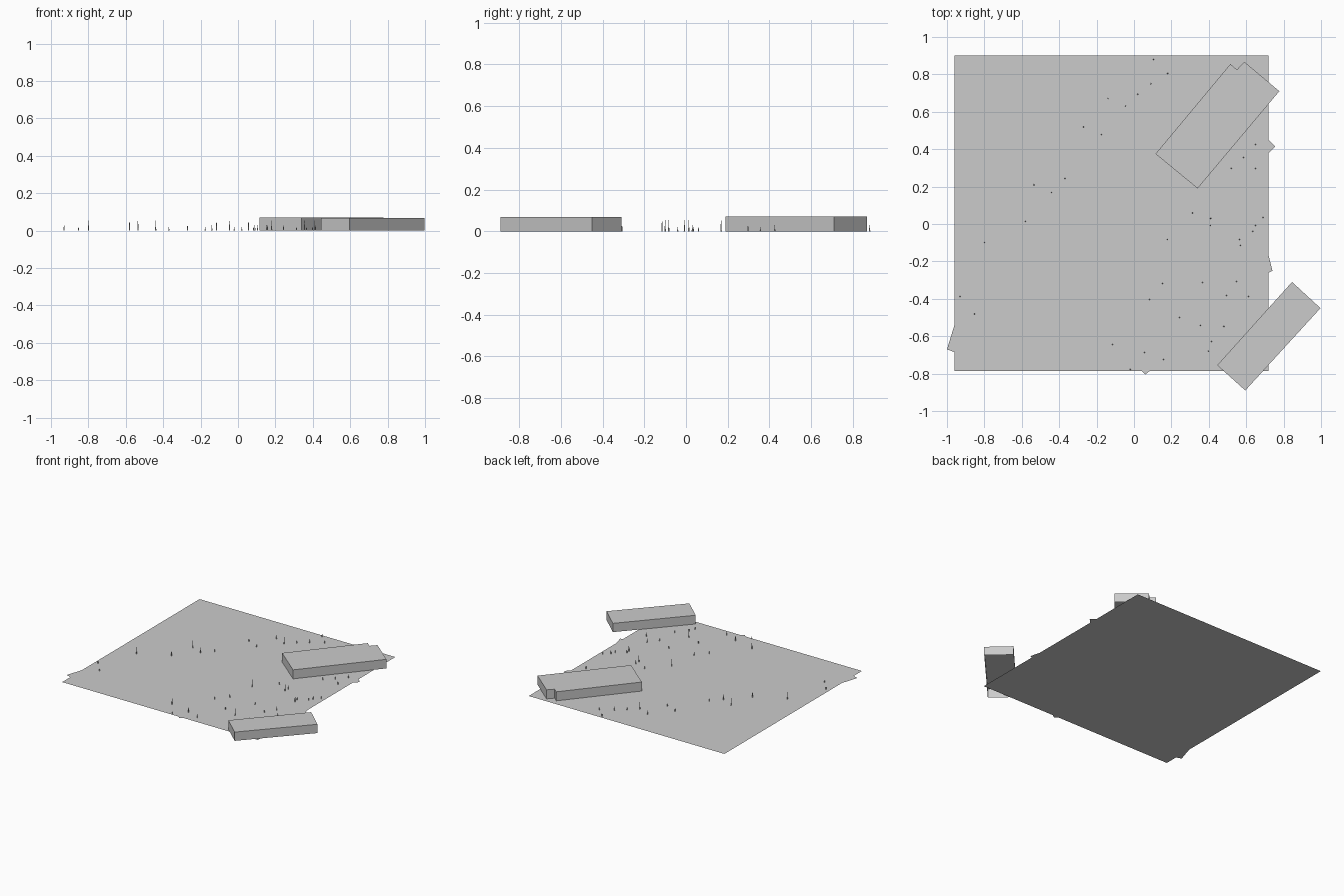
import bpy, bmesh
from mathutils import Matrix


def finish(name, bm):
    mesh = bpy.data.meshes.new(name)
    bm.to_mesh(mesh)
    bm.free()
    obj = bpy.data.objects.new(name, mesh)
    bpy.context.collection.objects.link(obj)


def slab(name, outline, height=0.0):
    """Flat sheet, or a block with walls and roof and an open underside."""
    bm = bmesh.new()
    face = bm.faces.new([bm.verts.new((x, y, 0)) for x, y in outline])
    if height:
        top = bmesh.ops.extrude_face_region(bm, geom=[face])["geom"]
        for v in top:
            if isinstance(v, bmesh.types.BMVert):
                v.co.z = height
        if face.is_valid:
            bmesh.ops.delete(bm, geom=[face], context="FACES_ONLY")
    finish(name, bm)


# Site sheet with road ends sticking out past the edges
slab("ground", [(-0.96, -0.785), (0.04, -0.785), (0.06, -0.805), (0.085, -0.785),
                (0.72, -0.785), (0.72, -0.26), (0.74, -0.25), (0.72, -0.17),
                (0.72, 0.38), (0.755, 0.415), (0.72, 0.45), (0.72, 0.90),
                (-0.96, 0.90), (-0.96, -0.54), (-1.0, -0.67), (-0.96, -0.685)])

# Two flat-roofed buildings
slab("north_building", [(0.115, 0.375), (0.34, 0.19), (0.777, 0.71),
                        (0.59, 0.867), (0.55, 0.825), (0.515, 0.855)], 0.07)
slab("south_building", [(0.445, -0.755), (0.595, -0.89),
                        (0.997, -0.45), (0.845, -0.31)], 0.068)

# Slender trees, grouped by height
trees = {
    0.055: [(-0.80, -0.10), (-0.535, 0.21), (-0.44, 0.168), (-0.115, -0.644),
            (-0.045, 0.63), (0.056, -0.687), (-0.58, 0.013), (0.356, -0.543),
            (0.41, -0.008), (0.18, -0.083), (0.57, -0.115)],
    0.03: [(-0.93, -0.388), (-0.14, 0.67), (-0.27, 0.52), (0.105, 0.88), (0.09, 0.75),
           (0.65, 0.425), (0.65, 0.297), (0.41, 0.03), (0.65, -0.008), (0.565, -0.083),
           (0.153, -0.318), (0.548, -0.307), (0.612, -0.388), (0.243, -0.5),
           (0.414, -0.628), (0.158, -0.725)],
    0.02: [(0.18, 0.805), (0.02, 0.693), (-0.175, 0.478), (-0.37, 0.243),
           (-0.853, -0.48), (0.585, 0.356), (0.52, 0.297), (0.313, 0.06),
           (0.69, 0.035), (0.635, -0.04), (0.366, -0.313), (0.494, -0.382),
           (0.083, -0.404), (0.48, -0.548), (0.398, -0.68), (-0.02, -0.778)],
}
bm = bmesh.new()
for h, spots in trees.items():
    for x, y in spots:
        bmesh.ops.create_cone(bm, cap_ends=False, segments=5, radius1=0.0035,
                              radius2=0.0008, depth=h,
                              matrix=Matrix.Translation((x, y, h / 2)))
finish("trees", bm)
